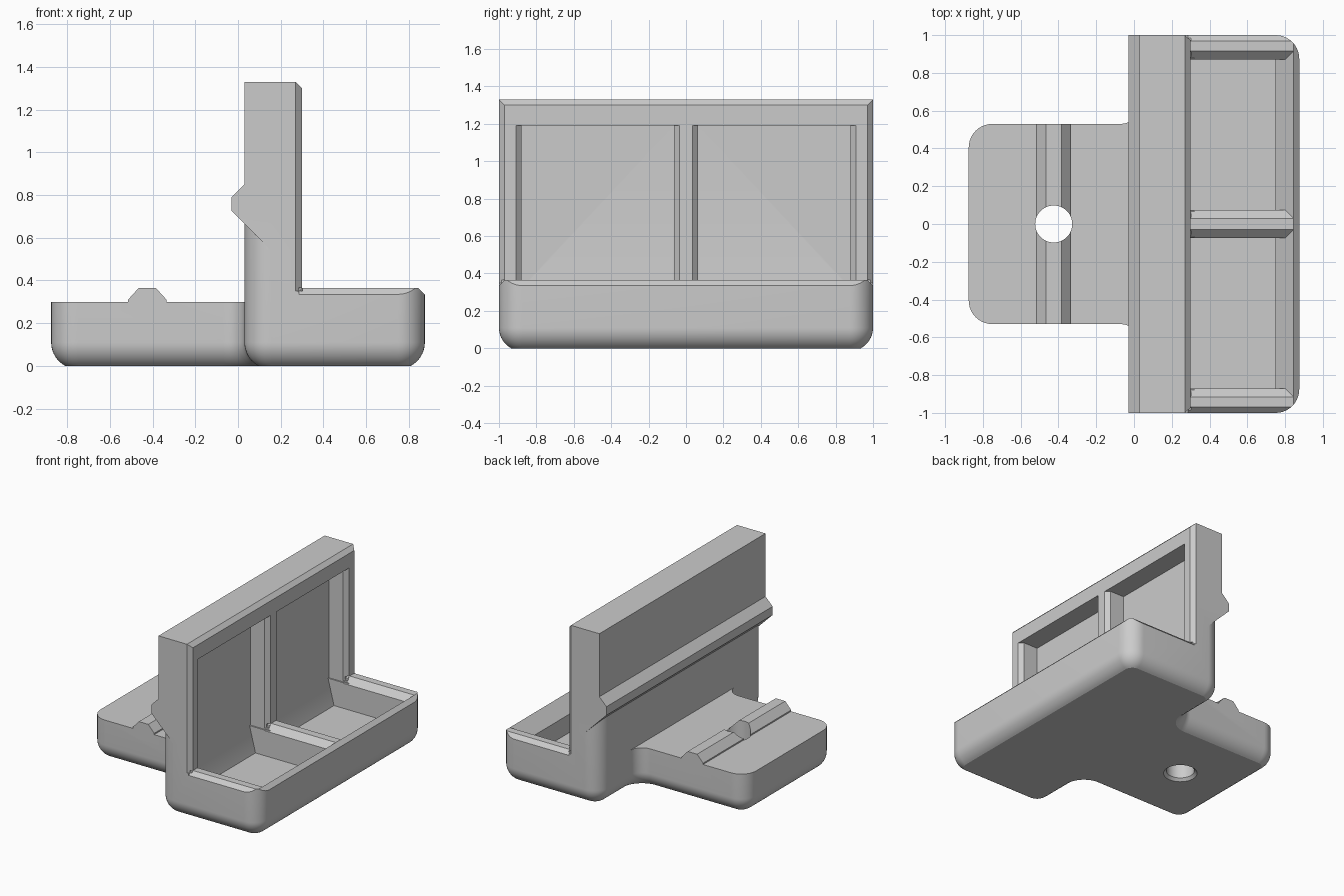
import bpy, bmesh, math

if "Cube" in bpy.data.objects:
    bpy.data.objects.remove(bpy.data.objects["Cube"])

grey = bpy.data.materials.new("plain_grey")
grey.use_nodes = True
GREY = (0.6, 0.6, 0.6, 1)
grey.diffuse_color = GREY
grey.node_tree.nodes["Principled BSDF"].inputs["Base Color"].default_value = GREY


def solid(name, loops):
    """Closed solid from stacked loops of equal length."""
    bm = bmesh.new()
    rings = [[bm.verts.new(p) for p in loop] for loop in loops]
    for a, b in zip(rings, rings[1:]):
        for i in range(len(a)):
            j = (i + 1) % len(a)
            bm.faces.new((a[i], a[j], b[j], b[i]))
    bm.faces.new(rings[0][::-1])
    bm.faces.new(rings[-1])
    bmesh.ops.recalc_face_normals(bm, faces=bm.faces)
    me = bpy.data.meshes.new(name)
    bm.to_mesh(me)
    bm.free()
    me.materials.append(grey)
    ob = bpy.data.objects.new(name, me)
    bpy.context.collection.objects.link(ob)
    return ob


def prism(name, axis, lo, hi, pts):
    """Profile extruded along one axis; the profile uses the other two."""
    place = {"x": lambda a, b, t: (t, a, b),
             "y": lambda a, b, t: (a, t, b),
             "z": lambda a, b, t: (a, b, t)}[axis]
    return solid(name, [[place(a, b, t) for a, b in pts] for t in (lo, hi)])


def rect(x0, x1, y0, y1, z):
    return [(x0, y0, z), (x1, y0, z), (x1, y1, z), (x0, y1, z)]


def box(name, x0, x1, y0, y1, z0, z1):
    return solid(name, [rect(x0, x1, y0, y1, z0), rect(x0, x1, y0, y1, z1)])


def combine(target, tool, operation):
    bpy.context.view_layer.objects.active = target
    mod = target.modifiers.new("bool", "BOOLEAN")
    mod.operation = operation
    mod.solver = "EXACT"
    mod.object = tool
    bpy.ops.object.modifier_apply(modifier=mod.name)
    bpy.data.objects.remove(tool)


def cut(tool):
    combine(body, tool, "DIFFERENCE")


def add(tool):
    combine(body, tool, "UNION")


# T-shaped footprint with rounded corners, which can be inset by d
R, FILLET, STEPS = 0.125, 0.1, 10
CORNERS = [(0.75, -0.875, -90, 90), (0.75, 0.875, 0, 90), (0.155, 0.875, 90, 90),
           (-0.07, 0.63, 0, -90), (-0.75, 0.405, 90, 90), (-0.75, -0.405, 180, 90),
           (-0.07, -0.63, 90, -90), (0.155, -0.875, 180, 90)]


def footprint(d, z):
    pts = []
    for cx, cy, start, sweep in CORNERS:
        r = R - d if sweep > 0 else FILLET + d
        for i in range(STEPS + 1):
            a = math.radians(start + sweep * i / STEPS)
            pts.append((cx + r * math.cos(a), cy + r * math.sin(a), z))
    return pts


# Base column with a rounded, flat-cut underside
SINK = 0.11
low = math.asin(SINK / R)
levels = []
for i in range(STEPS + 1):
    t = low * (1 - i / STEPS)
    levels.append(footprint(R * (1 - math.cos(t)), SINK - R * math.sin(t)))
levels.append(footprint(0, 0.70))
body = solid("tray_stand", levels)

# Lower the foot, then add the upright wall with its rear ledge
cut(box("foot_space", -1, 0.03, -0.75, 0.75, 0.30, 0.9))
add(prism("wall", "y", -1, 1, [
    (0.155, 0.54), (-0.03, 0.725), (-0.03, 0.79), (0.03, 0.85), (0.03, 1.33),
    (0.27, 1.33), (0.33, 1.27), (0.33, 0.54)]))
RIM = 0.365
cut(box("tray_space", 0.30, 1.1, -1.2, 1.2, RIM, 1.5))

# Outer bevels on rim and wall
C = 0.03
cut(prism("front_bevel", "y", -1.1, 1.1, [
    (0.875 - C, RIM), (0.875 + C, RIM - 2 * C), (0.95, RIM + C), (0.875 - 2 * C, RIM + C)]))
for s in (-1, 1):
    cut(prism("side_bevel", "x", 0.285, 1.0, [
        (s * (1 - C), RIM), (s * (1 + C), RIM - 2 * C), (s * 1.1, RIM + 0.001),
        (s * (1 - C), RIM + 0.001)]))
    cut(prism("wall_bevel", "z", RIM - C / 2, 1.5, [
        (0.30 - C, s), (0.30 - C, s * 1.1), (0.301, s * 1.1), (0.301, s * (1 - C))]))

# Two pockets, each a recess in the wall above a deeper tray
IN, OUT = 0.065, 0.88
LEDGE, SLOPE = 0.325, 0.045
for s in (-1, 1):
    lo, hi = sorted((s * IN, s * OUT))
    cut(box("wall_recess", 0.15, 0.32, lo, hi, LEDGE, 1.19))
    for edge, away in ((s * IN, -s), (s * OUT, s)):
        e1, e2 = edge + away * C, edge - away * C
        cut(prism("post_bevel", "z", RIM - C, 1.19, [
            (0.30 - C, edge), (0.30, e1), (0.301, e1), (0.301, e2), (0.30 - C, e2)]))
    lo, hi = sorted((s * (IN + 0.01), s * (OUT - 0.01)))
    cut(prism("tray_pocket", "y", lo, hi, [
        (0.15, LEDGE), (0.20, 0.13), (0.75, 0.13), (0.75, 0.27),
        (0.805, LEDGE)]))
    # Mitred slopes around the tray mouth
    top = SLOPE + 0.001
    cut(solid("tray_mouth", [
        rect(0.28, 0.80, lo, hi, RIM - SLOPE),
        rect(0.28, 0.80 + top, lo - top, hi + top, RIM + 0.001)]))

# Ridge across the foot and a screw hole with a bevelled lower edge
add(prism("foot_ridge", "y", -0.53, 0.53, [
    (-0.515, 0.25), (-0.515, 0.31), (-0.465, RIM), (-0.385, RIM), (-0.335, 0.31),
    (-0.335, 0.25)]))


def ring(r, z, n=48):
    return [(-0.425 + r * math.cos(2 * math.pi * i / n),
             r * math.sin(2 * math.pi * i / n), z) for i in range(n)]


cut(solid("screw_hole", [ring(0.128, -0.01), ring(0.098, 0.02), ring(0.098, 0.5)]))

# Smooth the rounded faces, keep the edges sharp
bpy.ops.object.select_all(action="DESELECT")
body.select_set(True)
bpy.context.view_layer.objects.active = body
bpy.ops.object.shade_smooth_by_angle(angle=math.radians(25))
